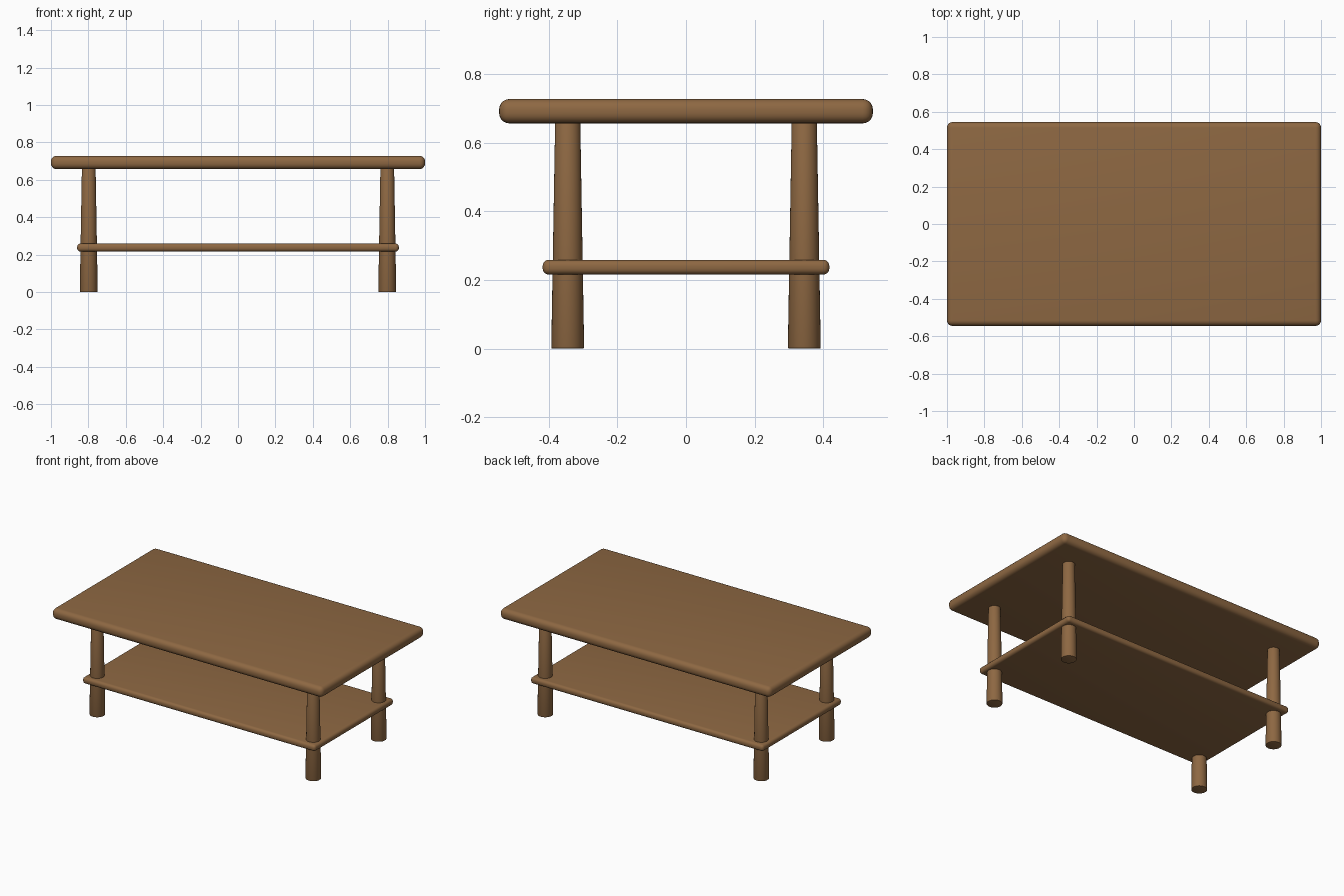
import bpy
import math

if "Cube" in bpy.data.objects:
    bpy.data.objects.remove(bpy.data.objects["Cube"], do_unlink=True)

# Single warm wood colour
wood = bpy.data.materials.new("brown_wood")
wood.use_nodes = True
colour = (0.27, 0.138, 0.055, 1.0)
wood.diffuse_color = colour
wood.node_tree.nodes["Principled BSDF"].inputs["Base Color"].default_value = colour


def finish(obj, name, bevel, segments):
    """Name the part, colour it, round its edges and smooth its shading."""
    obj.name = name
    obj.data.name = name
    obj.data.materials.append(wood)
    mod = obj.modifiers.new("rounded_edges", "BEVEL")
    mod.width = bevel
    mod.segments = segments
    mod.limit_method = "ANGLE"
    mod.angle_limit = math.radians(40)
    bpy.ops.object.modifier_apply(modifier=mod.name)
    bpy.ops.object.shade_smooth_by_angle(angle=math.radians(35))


def board(name, width, depth, bottom, top, bevel):
    bpy.ops.mesh.primitive_cube_add(size=1, location=(0, 0, (bottom + top) / 2))
    obj = bpy.context.object
    obj.scale = (width, depth, top - bottom)
    bpy.ops.object.transform_apply(location=False, rotation=False, scale=True)
    finish(obj, name, bevel, 5)


def leg(name, x, y):
    height = 0.67
    bpy.ops.mesh.primitive_cone_add(vertices=32, radius1=0.048, radius2=0.0365,
                                    depth=height, location=(x, y, height / 2))
    finish(bpy.context.object, name, 0.004, 2)


# Top and lower shelf
board("table_top", 2.0, 1.09, 0.657, 0.728, 0.03)
board("lower_shelf", 1.72, 0.836, 0.216, 0.259, 0.018)

# Four tapered legs passing through the shelf
for side, sx in (("left", 1), ("right", -1)):
    for end, sy in (("front", -1), ("back", 1)):
        leg(f"{end}_{side}_leg", sx * 0.798, sy * 0.345)
